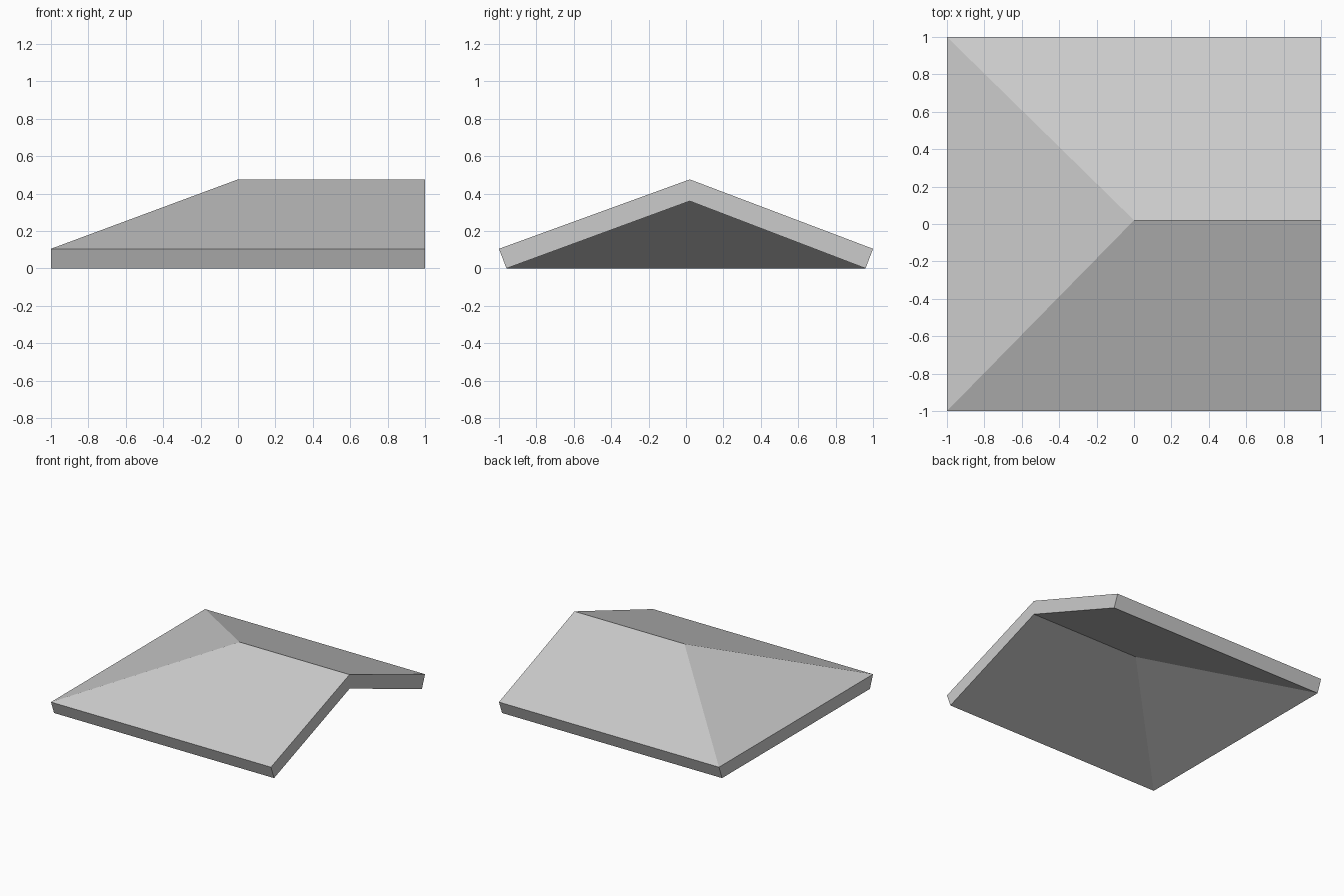
import bpy
import bmesh

cube = bpy.data.objects.get("Cube")
if cube:
    bpy.data.objects.remove(cube, do_unlink=True)

RIDGE_Y = 0.02

# Plain grey material
grey = bpy.data.materials.new("roof_grey")
grey.use_nodes = True
colour = (0.6, 0.6, 0.6, 1.0)
grey.diffuse_color = colour
grey.node_tree.nodes["Principled BSDF"].inputs["Base Color"].default_value = colour


def roof_skin(bm, half_depth, eave_z, ridge_z):
    """Two slopes and a hip; returns the outline loop of the skin."""
    outline = [bm.verts.new(co) for co in (
        (-1, -half_depth, eave_z),
        (1, -half_depth, eave_z),
        (1, RIDGE_Y, ridge_z),
        (1, half_depth, eave_z),
        (-1, half_depth, eave_z))]
    front_hip, front_gable, ridge_end, back_gable, back_hip = outline
    peak = bm.verts.new((0, RIDGE_Y, ridge_z))
    bm.faces.new((front_hip, front_gable, ridge_end, peak))
    bm.faces.new((peak, ridge_end, back_gable, back_hip))
    bm.faces.new((back_hip, front_hip, peak))
    return outline


# Roof slab: upper and lower skins joined by eave and gable edges
bm = bmesh.new()
upper = roof_skin(bm, 1.0, 0.105, 0.476)
lower = roof_skin(bm, 0.96, 0.0, 0.36)
for i in range(len(upper)):
    j = (i + 1) % len(upper)
    bm.faces.new((upper[i], lower[i], lower[j], upper[j]))
bmesh.ops.recalc_face_normals(bm, faces=bm.faces)

mesh = bpy.data.meshes.new("hip_roof")
bm.to_mesh(mesh)
bm.free()
mesh.materials.append(grey)
bpy.context.collection.objects.link(bpy.data.objects.new("hip_roof", mesh))
